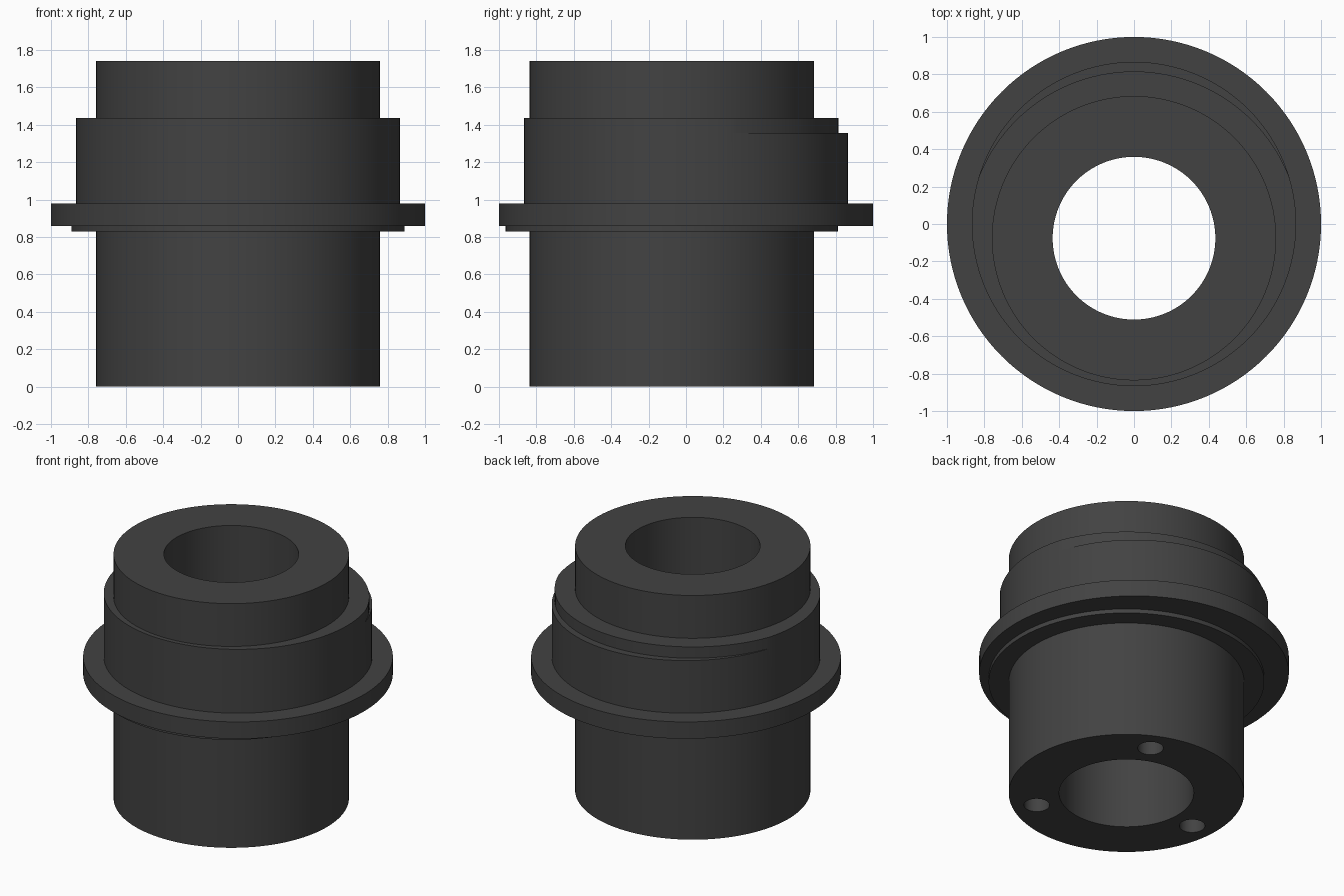
import bpy, math

if "Cube" in bpy.data.objects:
    bpy.data.objects.remove(bpy.data.objects["Cube"])

OFF = -0.076      # the body and bore sit off the flange axis
SEG = 128

steel = bpy.data.materials.new("dark grey")
steel.diffuse_color = (0.055, 0.055, 0.055, 1)
steel.use_nodes = True
steel.node_tree.nodes["Principled BSDF"].inputs["Base Color"].default_value = steel.diffuse_color


def cylinder(name, r, z0, z1, x=0.0, y=0.0, seg=SEG):
    bpy.ops.mesh.primitive_cylinder_add(vertices=seg, radius=r, depth=z1 - z0,
                                        location=(x, y, (z0 + z1) / 2))
    ob = bpy.context.object
    ob.name = name
    ob.data.materials.append(steel)
    return ob


def combine(target, tool, operation):
    mod = target.modifiers.new(operation.title(), 'BOOLEAN')
    mod.operation, mod.object, mod.solver = operation, tool, 'EXACT'
    bpy.context.view_layer.objects.active = target
    bpy.ops.object.modifier_apply(modifier=mod.name)
    bpy.data.objects.remove(tool, do_unlink=True)


# collar with a crescent step cut around its upper rim
collar = cylinder("collar", 0.867, 0.92, 1.435)
step = cylinder("step_cutter", 1.2, 1.355, 1.6)
combine(step, cylinder("step_core", 0.892, 1.2, 1.8, y=OFF), 'DIFFERENCE')
combine(collar, step, 'DIFFERENCE')

# off-centre body, flange and the thin ring under the flange
body = cylinder("eccentric_bushing", 0.76, 0.0, 1.74, y=OFF)
combine(body, cylinder("flange", 1.0, 0.86, 0.98), 'UNION')
combine(body, cylinder("under_ring", 0.89, 0.83, 0.93, y=OFF), 'UNION')
combine(body, collar, 'UNION')

# through bore
combine(body, cylinder("bore", 0.435, -0.2, 2.0, y=OFF), 'DIFFERENCE')

# three blind holes in the base
for deg in (65, 185, 305):
    a = math.radians(deg)
    hole = cylinder("base_hole", 0.083, -0.1, 0.4,
                    0.6 * math.cos(a), OFF + 0.6 * math.sin(a), 48)
    combine(body, hole, 'DIFFERENCE')

bpy.ops.object.select_all(action='DESELECT')
body.select_set(True)
bpy.context.view_layer.objects.active = body
bpy.ops.object.shade_smooth_by_angle(angle=math.radians(30))
